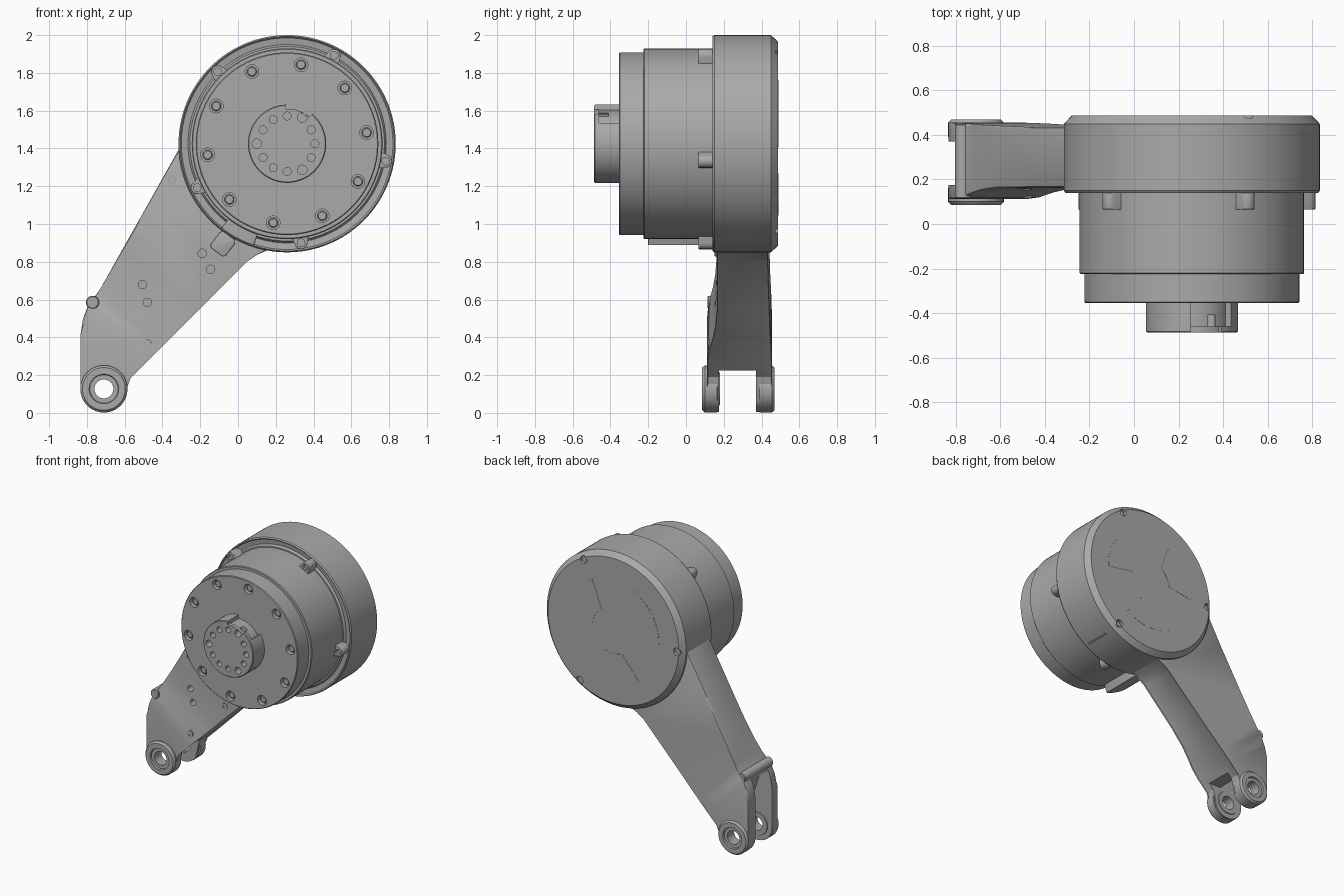
import bpy, bmesh
from math import sin, cos, radians, pi
from mathutils import Vector

cube = bpy.data.objects.get("Cube")
if cube:
    bpy.data.objects.remove(cube, do_unlink=True)

grey = bpy.data.materials.new("machined_grey")
grey.use_nodes = True
COLOUR = (0.4, 0.4, 0.4, 1)
grey.diffuse_color = COLOUR
bsdf = next(n for n in grey.node_tree.nodes if n.type == 'BSDF_PRINCIPLED')
bsdf.inputs["Base Color"].default_value = COLOUR

CX, CZ = 0.26, 1.425      # motor axis
LX, LZ = -0.71, 0.127     # fork pin axis


def polar(r, deg, cx=CX, cz=CZ):
    return cx + r * cos(radians(deg)), cz + r * sin(radians(deg))


def arc(r, a0, a1, n, cx=CX, cz=CZ):
    return [polar(r, a0 + (a1 - a0) * i / n, cx, cz) for i in range(n + 1)]


def finish(name, bm):
    bmesh.ops.recalc_face_normals(bm, faces=bm.faces[:])
    mesh = bpy.data.meshes.new(name)
    bm.to_mesh(mesh)
    bm.free()
    mesh.materials.append(grey)
    ob = bpy.data.objects.new(name, mesh)
    bpy.context.collection.objects.link(ob)
    return ob


def add_lathe(bm, prof, cx=CX, cz=CZ, seg=96, closed=False):
    """Revolve (radius, y) points about an axis along y."""
    rings = []
    for r, y in prof:
        rings.append([bm.verts.new((cx + r * cos(2 * pi * i / seg), y,
                                    cz + r * sin(2 * pi * i / seg))) for i in range(seg)])
    pairs = list(zip(rings, rings[1:]))
    if closed:
        pairs.append((rings[-1], rings[0]))
    else:
        bm.faces.new(rings[0])
        bm.faces.new(rings[-1])
    for a, b in pairs:
        for i in range(seg):
            j = (i + 1) % seg
            bm.faces.new((a[i], a[j], b[j], b[i]))


def lathe(name, prof, **kw):
    bm = bmesh.new()
    add_lathe(bm, prof, **kw)
    return finish(name, bm)


def add_prism(bm, pts, y0, y1):
    a = [bm.verts.new((x, y0, z)) for x, z in pts]
    b = [bm.verts.new((x, y1, z)) for x, z in pts]
    bm.faces.new(a)
    bm.faces.new(b)
    for i in range(len(pts)):
        j = (i + 1) % len(pts)
        bm.faces.new((a[i], a[j], b[j], b[i]))


def prism(name, pts, y0, y1, bevel=0.0):
    bm = bmesh.new()
    add_prism(bm, pts, y0, y1)
    if bevel:
        rim = [e for e in bm.edges if abs(e.verts[0].co.y - e.verts[1].co.y) < 1e-5]
        bmesh.ops.bevel(bm, geom=rim, offset=bevel, segments=2, profile=0.5, affect='EDGES')
    return finish(name, bm)


def drill(ob, holes, y0, y1):
    """Cut round holes given as (x, z, radius)."""
    bm = bmesh.new()
    for x, z, r in holes:
        add_lathe(bm, [(r, y0), (r, y1)], x, z, 24)
    cut(ob, finish("cutter", bm))


def cut(ob, cutter):
    cutter.hide_render = True
    mod = ob.modifiers.new("cut", 'BOOLEAN')
    mod.operation, mod.solver, mod.object = 'DIFFERENCE', 'EXACT', cutter
    bpy.context.view_layer.objects.active = ob
    bpy.ops.object.modifier_apply(modifier=mod.name)
    bpy.data.objects.remove(cutter, do_unlink=True)


def screw(name, x, z, r, y0, y1):
    lathe(name, [(r * 0.8, y0), (r, y0 + 0.004), (r, y1)], cx=x, cz=z, seg=20)


# rear housing with chamfered back edge, rim screw pockets and a side slit
housing = lathe("rear_housing", [(0.515, 0.14), (0.525, 0.155), (0.56, 0.15), (0.568, 0.14),
                                 (0.575, 0.15), (0.575, 0.45), (0.54, 0.487)], seg=128)
back_screws = [polar(0.525, a) for a in (62, 182, 302)]
drill(housing, [(x, z, 0.028) for x, z in back_screws], 0.465, 0.6)
for x, z in back_screws:
    screw("rear_screw", x, z, 0.018, 0.45, 0.472)
cut(housing, prism("cutter", arc(0.6, 301.5, 302.5, 1) + arc(0.565, 302.5, 301.5, 1), 0.18, 0.37))

# faint raised panels on the back
for a in (30, 150, 270):
    prism("rear_panel", arc(0.38, a - 33, a + 33, 20) + arc(0.17, a + 25, a - 25, 12), 0.48, 0.4885)

# gear body and front cover
lathe("gear_body", [(0.505, 0.2), (0.505, -0.22), (0.5, -0.225), (0.47, -0.225)])
cover = lathe("front_cover", [(0.483, -0.2), (0.483, -0.35), (0.478, -0.355)])
cover_screws = [polar(0.425, 8 + 36 * i) for i in range(10)]
drill(cover, [(x, z, 0.036) for x, z in cover_screws], -0.4, -0.32)
for x, z in cover_screws:
    screw("cover_screw", x, z, 0.026, -0.34, -0.31)

# output hub with bolt circle and side relief
hub = lathe("output_hub", [(0.207, -0.3), (0.207, -0.482), (0.202, -0.487)])
cut(hub, prism("cutter", arc(0.25, 32, 92, 20) + arc(0.178, 92, 32, 20), -0.46, -0.34))
cut(hub, prism("cutter", arc(0.25, 50, 92, 20) + arc(0.185, 92, 50, 20), -0.55, -0.45))
drill(hub, [(*polar(0.147, 30 * i), 0.021) for i in range(12) if i % 4 != 2], -0.55, -0.43)
drill(hub, [(*polar(0.16, a), 0.025) for a in (60, 180, 300)], -0.55, -0.41)

# clamp lugs around the body
for a in range(62, 422, 72):
    x, z = polar(0.53, a)
    tip = arc(0.034, a - 80, a + 80, 12, x, z)
    lug = prism("clamp_lug", tip + arc(0.48, a + 6, a - 6, 2), 0.065, 0.16, 0.005)
    drill(lug, [(x, z, 0.02)], 0.0, 0.085)

# cable cover under the body
prism("cable_cover", arc(0.565, 232, 252, 12) + arc(0.48, 252, 232, 12), -0.2, 0.17, 0.006)

# arm: profile extruded, sliced across its length, then tapered in depth
outline = [(-0.1, 1.5), (-0.305, 1.41), (-0.73, 0.655), (-0.795, 0.565), (-0.82, 0.5), (-0.833, 0.42)]
outline += arc(0.123, 180, 325, 20, LX, LZ)
outline += [(-0.58, 0.19), (0.04, 0.81), (0.1, 0.85), (0.2, 0.875), (0.2, 1.2)]
axis = Vector((CX - LX, 0, CZ - LZ)).normalized()
pin = Vector((LX, 0, LZ))
stations = [0.0, 0.25, 0.33, 0.42, 0.5, 0.65, 1.0]
front_y = [0.112, 0.112, 0.12, 0.142, 0.155, 0.165, 0.165]
back_y = [0.455, 0.455, 0.453, 0.45, 0.446, 0.442, 0.434]


def depth(table, t):
    t = min(max(t, 0), 0.9999)
    i = max(k for k in range(6) if stations[k] <= t)
    f = (t - stations[i]) / (stations[i + 1] - stations[i])
    return table[i] + f * (table[i + 1] - table[i])


def arm_t(x, z):
    return (Vector((x, 0, z)) - pin).dot(axis)


arm = prism("arm", outline, 0, 0.33, 0.012)
bm = bmesh.new()
bm.from_mesh(arm.data)
for t in stations[1:]:
    bmesh.ops.bisect_plane(bm, geom=bm.verts[:] + bm.edges[:] + bm.faces[:],
                           plane_co=pin + axis * t, plane_no=axis)
for v in bm.verts:
    t = arm_t(v.co.x, v.co.z)
    f, b = depth(front_y, t), depth(back_y, t)
    v.co.y = f + v.co.y / 0.33 * (b - f)
bm.to_mesh(arm.data)
bm.free()

# fork gap, pin bore and holes in the arm
cut(arm, prism("cutter", [(-1, -0.1), (-0.3, -0.1), (-0.3, 0.225), (-0.64, 0.225),
                          (-0.7, 0.4), (-0.745, 0.55), (-1, 0.55)], 0.175, 0.37))
drill(arm, [(LX, LZ, 0.06)], 0, 0.6)
drill(arm, [(-0.19, 0.845, 0.022), (-0.145, 0.76, 0.022),
            (-0.505, 0.68, 0.022), (-0.48, 0.585, 0.022)], 0, 0.25)
lathe("edge_boss", [(0.03, 0.115), (0.035, 0.12), (0.035, 0.445), (0.03, 0.45)],
      cx=-0.77, cz=0.585, seg=24)
for x, z in [(-0.35, 1.235), (-0.525, 0.915), (-0.77, 0.585),
             (-0.48, 0.365), (-0.225, 0.62), (-0.005, 0.845)]:
    y = depth(front_y, arm_t(x, z))
    ring = [(0.012, y + 0.02), (0.012, y - 0.004), (0.024, y - 0.004), (0.024, y + 0.02)]
    lathe("arm_screw", ring, cx=x, cz=z, seg=20, closed=True)

# cable pad beside the body
pad = []
for sx, sz, a in ((1, 1, 0), (-1, 1, 90), (-1, -1, 180), (1, -1, 270)):
    pad += arc(0.02, a + 53, a + 143, 4, *(
        -0.08 + sx * 0.035 * cos(radians(53)) - sz * 0.03 * sin(radians(53)),
        0.895 + sx * 0.035 * sin(radians(53)) + sz * 0.03 * cos(radians(53))))
prism("cable_pad", pad, 0.15, 0.2, 0.004)

# fork eyes, mirrored about the fork centre
eye = [(0.05, 0.18), (0.085, 0.18), (0.09, 0.168), (0.125, 0.165), (0.125, 0.1),
       (0.113, 0.086), (0.078, 0.086), (0.075, 0.1), (0.05, 0.1)]
lathe("front_fork_eye", eye, cx=LX, cz=LZ, seg=48, closed=True)
lathe("rear_fork_eye", [(r, 0.555 - y) for r, y in eye], cx=LX, cz=LZ, seg=48, closed=True)

# smooth round surfaces, keep edges crisp
bpy.ops.object.select_all(action='DESELECT')
for ob in bpy.context.collection.objects:
    if ob.type == 'MESH' and ob.data.materials and ob.data.materials[0] == grey:
        ob.select_set(True)
        bpy.context.view_layer.objects.active = ob
bpy.ops.object.shade_smooth_by_angle(angle=radians(30))
